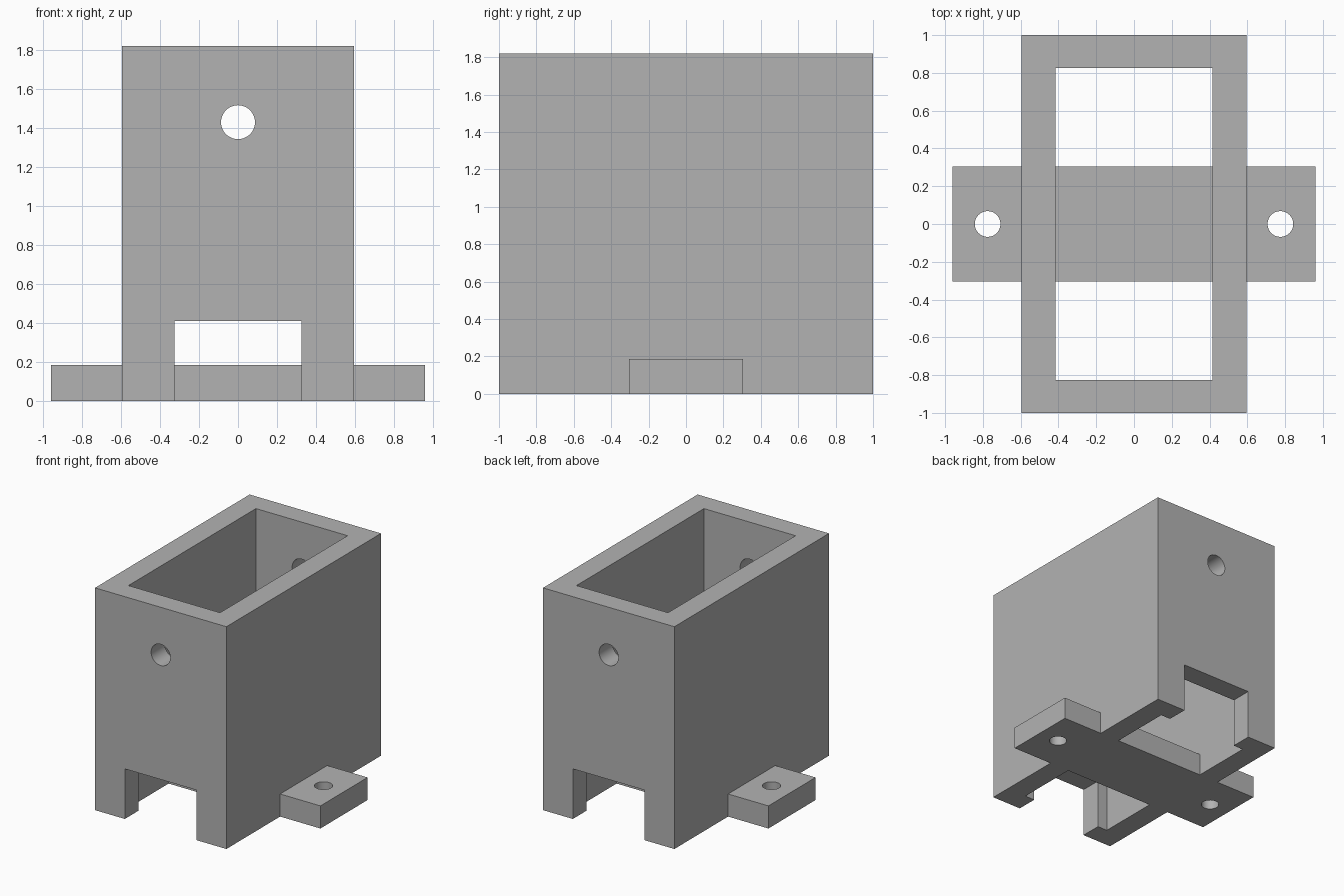
import bpy
from math import radians

default = bpy.data.objects.get("Cube")
if default:
    bpy.data.objects.remove(default, do_unlink=True)

grey = bpy.data.materials.new("plain grey")
grey.use_nodes = True
colour = (0.45, 0.45, 0.45, 1)
grey.diffuse_color = colour
grey.node_tree.nodes["Principled BSDF"].inputs["Base Color"].default_value = colour

HEIGHT = 1.82
HALF_W, HALF_D = 0.595, 1.0
PLATE_T = 0.185


def finish(name):
    ob = bpy.context.object
    ob.name = name
    bpy.ops.object.transform_apply(location=True, rotation=True, scale=True)
    ob.data.materials.append(grey)
    return ob


def box(name, hx, hy, z0, z1):
    bpy.ops.mesh.primitive_cube_add(size=1, location=(0, 0, (z0 + z1) / 2))
    bpy.context.object.scale = (2 * hx, 2 * hy, z1 - z0)
    return finish(name)


def rod(name, radius, length, location, rotation=(0, 0, 0)):
    bpy.ops.mesh.primitive_cylinder_add(vertices=48, radius=radius, depth=length,
                                        location=location, rotation=rotation)
    return finish(name)


def combine(target, tool, operation):
    """Apply an exact boolean and discard the tool."""
    mod = target.modifiers.new(operation.title(), "BOOLEAN")
    mod.operation, mod.solver, mod.object = operation, "EXACT", tool
    bpy.ops.object.select_all(action="DESELECT")
    bpy.context.view_layer.objects.active = target
    target.select_set(True)
    bpy.ops.object.modifier_apply(modifier=mod.name)
    bpy.data.objects.remove(tool, do_unlink=True)


# Open rectangular housing
housing = box("housing", HALF_W, HALF_D, 0, HEIGHT)
combine(housing, box("cavity", 0.415, 0.825, -0.2, HEIGHT + 0.2), "DIFFERENCE")

# Doorway through front and back walls
combine(housing, box("doorway", 0.325, 1.2, -0.2, 0.41), "DIFFERENCE")

# Cross plate forming the floor strip and the two mounting tabs
combine(housing, box("mounting_plate", 0.96, 0.305, 0, PLATE_T), "UNION")

# Pin hole through front and back, bolt holes in the tabs
combine(housing, rod("pin_hole", 0.087, 2.4, (0, 0, 1.43), (radians(90), 0, 0)), "DIFFERENCE")
for side in (-1, 1):
    combine(housing, rod("bolt_hole", 0.068, 0.6, (side * 0.775, 0, PLATE_T / 2)), "DIFFERENCE")

# Round hole walls, crisp edges
bpy.ops.object.select_all(action="DESELECT")
bpy.context.view_layer.objects.active = housing
housing.select_set(True)
bpy.ops.object.shade_smooth_by_angle(angle=radians(30))
